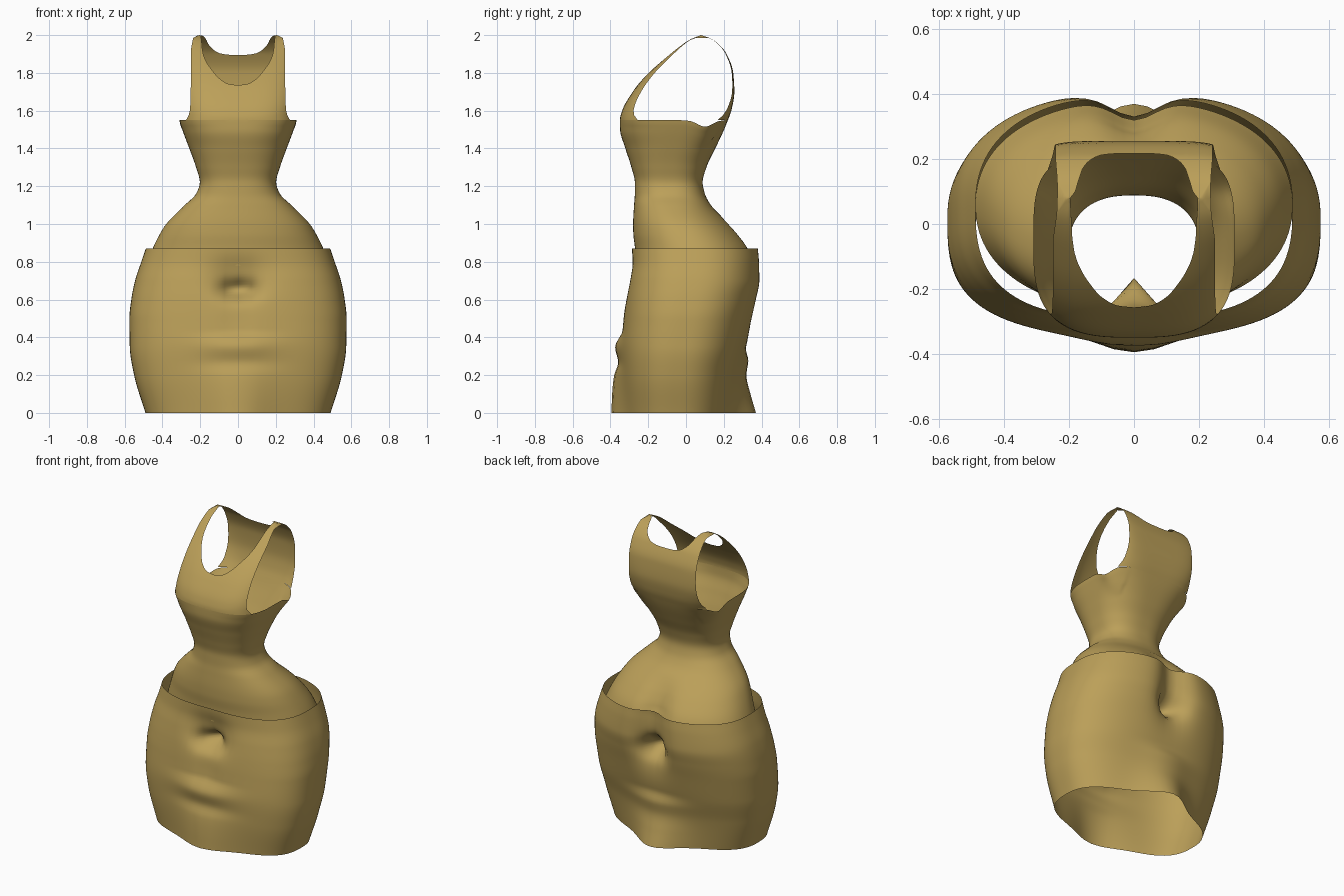
import bpy, bmesh, math

if "Cube" in bpy.data.objects:
    bpy.data.objects.remove(bpy.data.objects["Cube"])

gold = bpy.data.materials.new("ochre fabric")
gold.diffuse_color = (0.50, 0.35, 0.10, 1)
gold.use_nodes = True
gold.node_tree.nodes["Principled BSDF"].inputs["Base Color"].default_value = gold.diffuse_color


def curve(table, z, k):
    """Smooth (monotone) interpolation of column k of a table sorted by its first column."""
    if z <= table[0][0]:
        return table[0][k]
    if z >= table[-1][0]:
        return table[-1][k]
    i = max(j for j in range(len(table) - 1) if table[j][0] <= z)

    def slope(j):
        return (table[j + 1][k] - table[j][k]) / (table[j + 1][0] - table[j][0])

    def tangent(j):
        if j == 0 or j == len(table) - 1:
            return slope(min(j, len(table) - 2))
        a, b = slope(j - 1), slope(j)
        return 0 if a * b <= 0 else 2 * a * b / (a + b)

    h = table[i + 1][0] - table[i][0]
    t = (z - table[i][0]) / h
    return ((2*t**3 - 3*t**2 + 1) * table[i][k] + (t**3 - 2*t**2 + t) * h * tangent(i)
            + (3*t**2 - 2*t**3) * table[i + 1][k] + (t**3 - t**2) * h * tangent(i + 1))


def bell(v, width):
    return math.exp(-(v / width) ** 2)


def clamp(v):
    return max(0, min(1, v))


def ring(table, z, p_front, p_back, n=112):
    """Cross-section from half width, front y, back y and superellipse exponents."""
    a, yf, yb = (curve(table, z, k) for k in (1, 2, 3))
    pts = []
    for i in range(n):
        c, s = math.cos(2 * math.pi * i / n), math.sin(2 * math.pi * i / n)
        p = p_front if s < 0 else p_back
        x = math.copysign(abs(c) ** (2 / p), c) * a
        y = (yf + yb) / 2 + math.copysign(abs(s) ** (2 / p), s) * (yb - yf) / 2
        pts.append([x, y, z, s])
    return pts


def add_grid(bm, rows, closed):
    vs = [[bm.verts.new(p[:3]) for p in r] for r in rows]
    n = len(rows[0])
    for lo, hi in zip(vs, vs[1:]):
        for i in range(n if closed else n - 1):
            j = (i + 1) % n
            bm.faces.new((lo[i], lo[j], hi[j], hi[i]))


def finish(bm, name):
    bmesh.ops.remove_doubles(bm, verts=bm.verts, dist=0.0008)
    me = bpy.data.meshes.new(name)
    bm.to_mesh(me)
    bm.free()
    me.materials.append(gold)
    ob = bpy.data.objects.new(name, me)
    bpy.context.collection.objects.link(ob)
    for f in me.polygons:
        f.use_smooth = True


# z, half width, front y, back y
SKIRT = [(0, .49, -.315, .24), (.2, .55, -.335, .275), (.35, .573, -.342, .32),
         (.5, .575, -.332, .358), (.6, .565, -.322, .385), (.7, .545, -.308, .405),
         (.8, .512, -.292, .402), (.87, .488, -.29, .395)]
# z, front bulge, back bulge along the centre line
FOLD = [(0, .08, .13), (.1, .065, .085), (.2, .045, .045), (.27, .02, .035),
        (.35, .036, .0), (.43, .0, .0)]

# Skirt: open tube pinched at centre front and back, bulging between the legs
rows = []
for r in range(61):
    z = .87 * r / 60
    pts = ring(SKIRT, z, 2.8, 2.35)
    for p in pts:
        x, side = p[0], min(1, abs(p[3]) * 2)
        if p[3] < 0:
            pinch = (.11 * bell(x, .07) * bell(z - .65, .05) + .05 * bell(x, .13) * bell(z - .71, .1)
                     + .015 * bell(x, .06) * bell(z - .5, .12))
            p[1] += side * (pinch - curve(FOLD, z, 1) * bell(x, .18))
        else:
            pinch = (.12 * bell(x, .06) * bell(z - .63, .06) + .08 * bell(x, .11) * bell(z - .66, .16)
                     + .05 * bell(x, .09) * bell(z - .87, .12))
            p[1] -= side * (pinch - curve(FOLD, z, 2) * bell(x, .17))
    rows.append(pts)
bm = bmesh.new()
add_grid(bm, rows, True)
finish(bm, "skirt")

# z, half width, front y, back y, front exponent, back exponent
TOP = [(.78, .488, -.265, .38, 2.2, 2.2), (.87, .452, -.27, .342, 2.2, 2.2),
       (.95, .412, -.279, .282, 2.2, 2.2), (1.0, .38, -.28, .234, 2.2, 2.2),
       (1.1, .282, -.275, .132, 2.3, 2.3), (1.16, .222, -.271, .1, 2.4, 2.4),
       (1.22, .202, -.271, .088, 2.5, 2.5), (1.3, .222, -.289, .108, 2.5, 2.5),
       (1.4, .258, -.321, .155, 2.5, 2.7), (1.5, .295, -.349, .202, 2.7, 3.2),
       (1.55, .31, -.35, .222, 3, 3.8), (1.6, .315, -.338, .24, 3.1, 4.5),
       (1.7, .32, -.282, .256, 3.3, 5.5), (1.8, .32, -.2, .25, 3.4, 6),
       (1.9, .32, -.09, .215, 3.4, 6), (1.95, .32, -.025, .175, 3.4, 6),
       (1.98, .32, .025, .135, 3.4, 6), (2.0, .32, .08, .08, 3.4, 6)]
ARM = 1.55
# z, half width of the chest panel, half width of the back panel
EDGE = [(1.55, .275, .265), (1.6, .254, .25), (1.75, .25, .242), (1.9, .25, .242),
        (2.0, .235, .235)]
# fraction across, front neckline z, back neckline z
NECK = [(0, 1.735, 1.895), (.2, 1.742, 1.896), (.4, 1.772, 1.904), (.55, 1.815, 1.925),
        (.65, 1.85, 1.95), (.72, 1.885, 1.98), (.78, 1.945, 1.995), (.83, 1.995, 1.998),
        (.87, 2.0, 2.0), (1, 1.985, 1.985)]

# Tank top body: hem to underarm, dipping slightly at the back of each armhole
bm = bmesh.new()
rows = []
for r in range(53):
    z = .78 + (ARM - .78) * r / 52
    pts = ring(TOP, z, curve(TOP, z, 4), curve(TOP, z, 5))
    for p in pts:
        if p[3] > 0:
            p[1] -= .06 * bell(p[0], .09) * clamp((1.05 - z) / .18) * min(1, p[3] * 2)
        if abs(p[0]) > .2:
            p[2] -= clamp((z - 1.4) / .15) * .035 * bell(p[1] - .1, .055)
    rows.append(pts)
add_grid(bm, rows, True)

# Chest and back panels with scooped necklines, meeting in shoulder straps
N, M = 60, 28
for k in (1, 2):
    rows = []
    for r in range(M + 1):
        t = 1 - (1 - r / M) ** 1.8
        row = []
        for c in range(-N // 2, N // 2 + 1):
            s = c / (N // 2)
            z = ARM + t * (curve(NECK, abs(s), k) - ARM)
            a, yf, yb = (curve(TOP, z, q) for q in (1, 2, 3))
            p = curve(TOP, z, 3 + k)
            x = s * curve(EDGE, z, k)
            d = (yb - yf) / 2 * (1 - abs(x / a) ** p) ** (1 / p)
            if z > 1.98 and abs(s) > .82 and r == M:
                d = 0
            row.append((x, (yf + yb) / 2 + (-d if k == 1 else d), z))
        rows.append(row if k == 1 else row[::-1])
    add_grid(bm, rows, False)
finish(bm, "tank_top")
